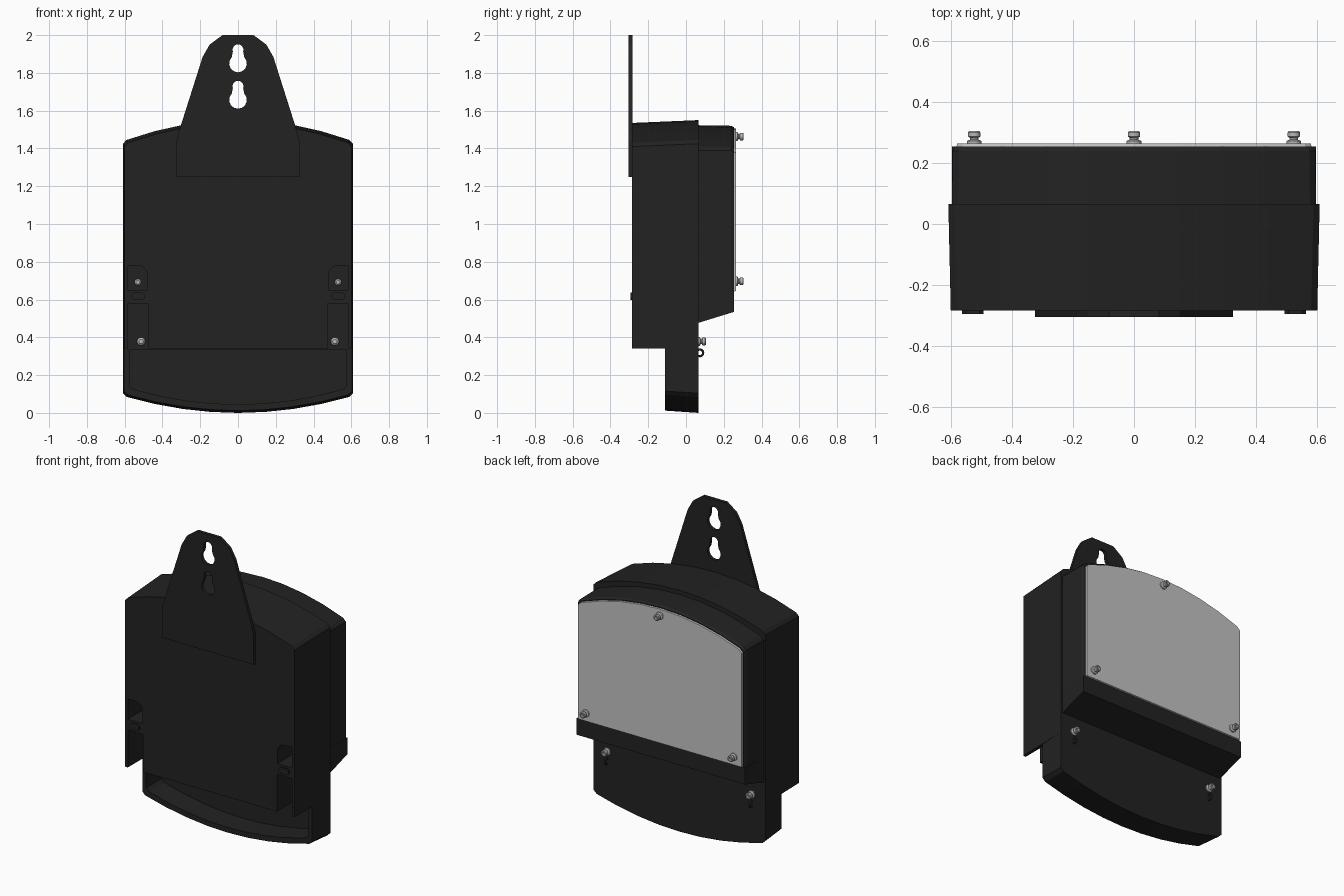
import bpy, bmesh, math
from mathutils import Matrix

if "Cube" in bpy.data.objects:
    bpy.data.objects.remove(bpy.data.objects["Cube"])


def material(name, v):
    m = bpy.data.materials.new(name)
    m.diffuse_color = (v, v, v, 1)
    m.use_nodes = True
    m.node_tree.nodes["Principled BSDF"].inputs["Base Color"].default_value = m.diffuse_color
    return m


BLACK = material("black plastic", 0.016)
GREY = material("light grey plate", 0.55)
STEEL = material("screw steel", 0.48)


def finish(name, bm, mat):
    bmesh.ops.recalc_face_normals(bm, faces=bm.faces)
    me = bpy.data.meshes.new(name)
    bm.to_mesh(me)
    bm.free()
    me.materials.append(mat)
    ob = bpy.data.objects.new(name, me)
    bpy.context.collection.objects.link(ob)
    return ob


def prism(name, y0, outline0, y1, outline1=None, mat=BLACK):
    """Loft between two x-z outlines at depths y0 and y1."""
    bm = bmesh.new()
    a = [bm.verts.new((x, y0, z)) for x, z in outline0]
    b = [bm.verts.new((x, y1, z)) for x, z in (outline1 or outline0)]
    bm.faces.new(a)
    bm.faces.new(b)
    n = len(a)
    for i in range(n):
        j = (i + 1) % n
        bm.faces.new((a[i], a[j], b[j], b[i]))
    return finish(name, bm, mat)


def arched(w, base, edge, peak, c=0.02, n=8):
    """Outline with a flat edge at base and an arched edge with clipped corners."""
    s = 1 if peak > base else -1
    wi = w - c
    arc = [(wi * t, peak + (edge - peak) * t * t) for t in (1 - 2 * i / n for i in range(n + 1))]
    return [(w, base), (w, edge - s * c)] + arc + [(-w, edge - s * c), (-w, base)]


def rect(x0, x1, z0, z1):
    return [(x0, z0), (x1, z0), (x1, z1), (x0, z1)]


def cut(ob, cutter):
    mod = ob.modifiers.new("cut", 'BOOLEAN')
    mod.operation = 'DIFFERENCE'
    mod.solver = 'EXACT'
    mod.object = cutter
    bpy.context.view_layer.objects.active = ob
    bpy.ops.object.modifier_apply(modifier=mod.name)
    bpy.data.objects.remove(cutter)


def lathe(name, profile, x, y, z, direction=1, n=16):
    """Turn (radius, height) points around the y axis."""
    bm = bmesh.new()
    rings = []
    for r, h in profile:
        rings.append([bm.verts.new((x + r * math.cos(2 * math.pi * i / n), y + direction * h,
                                    z + r * math.sin(2 * math.pi * i / n))) for i in range(n)])
    for a, b in zip(rings, rings[1:]):
        for i in range(n):
            j = (i + 1) % n
            bm.faces.new((a[i], a[j], b[j], b[i]))
    bm.faces.new(rings[0])
    bm.faces.new(rings[-1])
    ob = finish(name, bm, STEEL)
    bpy.ops.object.select_all(action='DESELECT')
    ob.select_set(True)
    bpy.context.view_layer.objects.active = ob
    bpy.ops.object.shade_smooth_by_angle(angle=math.radians(35))
    return ob


# Main case, slightly narrower at the wall side
case = prism("main_case", -0.285, arched(0.602, 0.34, 1.43, 1.535),
             0.065, arched(0.61, 0.34, 1.445, 1.55))
for s in (-1, 1):
    # open notch at the bottom corner, and rounded screw pocket above it
    cut(case, prism("cutter", -0.4, rect(s * 0.475, s * 0.583, 0.2, 0.58), -0.11))
    pocket = [(s * 0.583, 0.65), (s * 0.48, 0.65)]
    pocket += [(s * (0.53 - 0.05 * math.cos(a)), 0.73 + 0.05 * math.sin(a))
               for a in (math.pi / 2 * i / 5 for i in range(6))] + [(s * 0.583, 0.78)]
    cut(case, prism("cutter", -0.4, pocket, -0.11))
    # little raised foot between notch and pocket
    foot = [(s * (0.53 + dx), 0.617 + dz) for dx, dz in
            ((-0.035, -0.01), (-0.022, -0.02), (0.022, -0.02), (0.035, -0.01),
             (0.035, 0.01), (0.022, 0.02), (-0.022, 0.02), (-0.035, 0.01))]
    prism("rear_foot", -0.295, foot, -0.28)

# Terminal cover below the case, hollow towards the wall
cover = prism("terminal_cover", -0.11, arched(0.603, 0.34, 0.095, 0.012),
              0.065, arched(0.61, 0.34, 0.085, 0.0))
cut(cover, prism("cutter", -0.2, arched(0.575, 0.335, 0.125, 0.045), 0.045))

# Front housing with sloped hood beneath
prism("front_housing", 0.06, arched(0.598, 0.64, 1.41, 1.523),
      0.24, arched(0.596, 0.64, 1.41, 1.52))
prism("housing_front_edge", 0.24, arched(0.596, 0.64, 1.41, 1.52),
      0.255, arched(0.588, 0.64, 1.402, 1.512))
bm = bmesh.new()
ends = [[bm.verts.new((x, y, z)) for y, z in
         ((0.06, 0.475), (0.255, 0.535), (0.255, 0.641), (0.06, 0.641))] for x in (-0.598, 0.598)]
for e in ends:
    bm.faces.new(e)
for i in range(4):
    j = (i + 1) % 4
    bm.faces.new((ends[0][i], ends[0][j], ends[1][j], ends[1][i]))
finish("front_hood", bm, BLACK)

# Grey face plate
prism("face_plate", 0.25, arched(0.584, 0.642, 1.4, 1.508),
      0.265, arched(0.581, 0.645, 1.397, 1.505), GREY)

# Hanging bracket with two keyholes
half = [(0.325, 1.25), (0.325, 1.44), (0.3, 1.53), (0.187, 1.885), (0.15, 1.95), (0.082, 2.0)]
bracket = prism("hanging_bracket", -0.305, half + [(-x, z) for x, z in reversed(half)], -0.284)
for zc in (1.657, 1.85):
    hole = [(0.047 * math.cos(a), zc + 0.047 * math.sin(a))
            for a in (math.radians(135 + 27 * i) for i in range(11))]
    hole += [(0.029 * math.cos(a), zc + 0.072 + 0.029 * math.sin(a))
             for a in (math.radians(-20 + 22 * i) for i in range(11))]
    cut(bracket, prism("cutter", -0.35, hole, -0.25))

# Sealing screws: flange, neck and dished head
SCREW = [(0.024, -0.01), (0.024, 0.008), (0.014, 0.012), (0.014, 0.018), (0.02, 0.022),
         (0.02, 0.036), (0.017, 0.04), (0.01, 0.04), (0.008, 0.03)]
for x, z in ((-0.525, 0.697), (0.525, 0.697), (0, 1.463)):
    lathe("face_screw", SCREW, x, 0.265, z)
for s in (-1, 1):
    lathe("cover_screw", SCREW, s * 0.513, 0.065, 0.378)
    # screw ends seen from the wall side
    lathe("rear_screw_end", [(0.022, -0.01), (0.022, 0.01), (0.012, 0.02)], s * 0.513, -0.11, 0.378, -1)
    lathe("rear_pocket_screw", [(0.018, -0.01), (0.018, 0.01), (0.01, 0.018)], s * 0.53, -0.11, 0.692, -1)
    # seal eyelet under each cover screw
    bpy.ops.mesh.primitive_torus_add(major_radius=0.018, minor_radius=0.006, major_segments=16,
                                     minor_segments=8, location=(s * 0.513, 0.073, 0.318),
                                     rotation=(0, math.pi / 2, 0))
    ring = bpy.context.object
    ring.name = "seal_eyelet"
    ring.data.materials.append(BLACK)
    bpy.ops.object.shade_smooth_by_angle(angle=math.radians(60))
